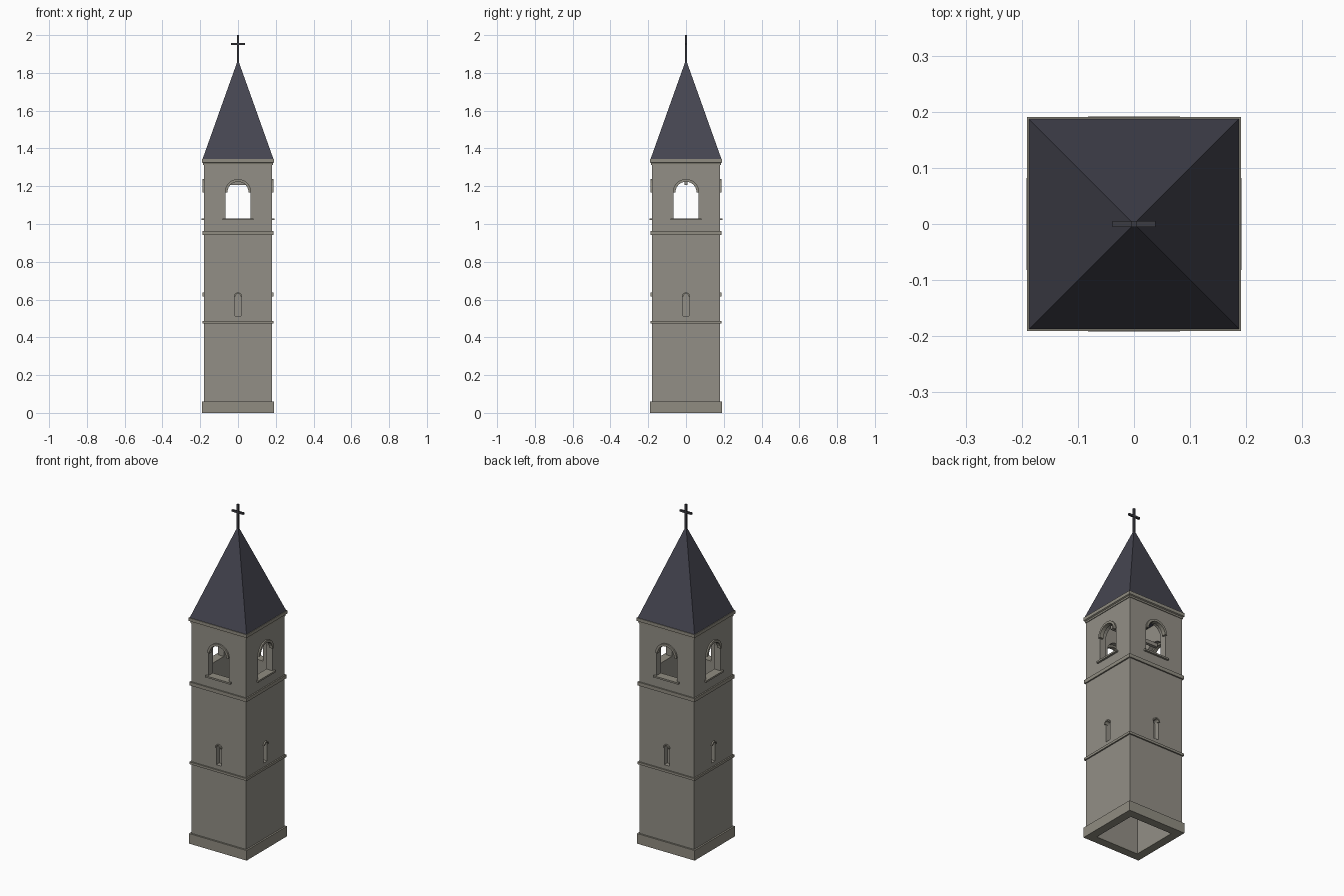
import bpy, bmesh
from math import pi, cos, sin, sqrt
from mathutils import Matrix

old = bpy.data.objects.get("Cube")
if old:
    bpy.data.objects.remove(old, do_unlink=True)


def material(name, rgb):
    m = bpy.data.materials.new(name)
    m.use_nodes = True
    m.diffuse_color = (*rgb, 1)
    m.node_tree.nodes["Principled BSDF"].inputs["Base Color"].default_value = (*rgb, 1)
    return m


STONE = material("warm grey stone", (0.29, 0.275, 0.24))
TRIM = material("trim stone", (0.28, 0.265, 0.22))
SLATE = material("dark slate", (0.06, 0.06, 0.082))
IRON = material("dark iron", (0.045, 0.045, 0.055))

HALF, INNER = 0.18, 0.14


def finish(name, bm, mat):
    bmesh.ops.recalc_face_normals(bm, faces=bm.faces[:])
    mesh = bpy.data.meshes.new(name)
    bm.to_mesh(mesh)
    bm.free()
    mesh.materials.append(mat)
    ob = bpy.data.objects.new(name, mesh)
    bpy.context.collection.objects.link(ob)
    return ob


def square_ring(name, profile, mat):
    """Sweep a closed (half width, height) profile around a square."""
    bm = bmesh.new()
    corners = [(1, 1), (-1, 1), (-1, -1), (1, -1)]
    loops = [[bm.verts.new((r * x, r * y, z)) for r, z in profile] for x, y in corners]
    n = len(profile)
    for a, b in zip(loops, loops[1:] + loops[:1]):
        for i in range(n):
            j = (i + 1) % n
            bm.faces.new((a[i], a[j], b[j], b[i]))
    return finish(name, bm, mat)


def band(name, half, z0, z1, mat):
    return square_ring(name, [(INNER, z0), (half, z0), (half, z1), (INNER, z1)], mat)


def box(name, size, centre, mat, turn=0):
    bm = bmesh.new()
    bmesh.ops.create_cube(bm, size=1)
    bm.transform(Matrix.Rotation(turn, 4, 'Z') @ Matrix.Translation(centre)
                 @ Matrix.Diagonal((*size, 1)))
    return finish(name, bm, mat)


def arc(r, zc, steps=12):
    return [(r * cos(pi * i / steps), zc + r * sin(pi * i / steps)) for i in range(steps + 1)]


def extrude(name, outline, y0, y1, mat, turn=0):
    """Extrude an (x, z) outline from y0 to y1, then turn it about the tower axis."""
    bm = bmesh.new()
    face = bm.faces.new([bm.verts.new((x, y0, z)) for x, z in outline])
    out = bmesh.ops.extrude_face_region(bm, geom=[face])
    moved = [v for v in out["geom"] if isinstance(v, bmesh.types.BMVert)]
    bmesh.ops.translate(bm, verts=moved, vec=(0, y1 - y0, 0))
    bm.transform(Matrix.Rotation(turn, 4, 'Z'))
    return finish(name, bm, mat)


def arch(half, z0, spring):
    return [(-half, z0), (half, z0)] + arc(half, spring)


def cut(target, cutter):
    cutter.hide_render = True
    mod = target.modifiers.new("opening", 'BOOLEAN')
    mod.operation, mod.solver, mod.object = 'DIFFERENCE', 'EXACT', cutter
    bpy.context.view_layer.objects.active = target
    bpy.ops.object.modifier_apply(modifier=mod.name)
    bpy.data.objects.remove(cutter, do_unlink=True)


# Hollow shaft with plinth and string courses
shaft = band("tower_shaft", HALF, 0.01, 1.33, STONE)
band("plinth", 0.19, 0, 0.06, TRIM)
band("lower_string_course", 0.188, 0.473, 0.487, TRIM)
band("upper_string_course", 0.188, 0.942, 0.963, TRIM)

# Belfry openings pass right through in both directions
for turn in (0, pi / 2):
    cut(shaft, extrude("belfry_cutter", arch(0.067, 1.027, 1.168), -0.3, 0.3, STONE, turn))

# Niches, hoods and sills on each side
for side, turn in zip(("front", "left", "back", "right"), (0, pi / 2, pi, -pi / 2)):
    cut(shaft, extrude("slit_cutter", arch(0.017, 0.512, 0.615), -0.3, -0.152, STONE, turn))
    extrude(side + "_slit_hood", arc(0.021, 0.617) + arc(0.014, 0.617)[::-1],
            -0.189, -0.17, TRIM, turn)
    extrude(side + "_belfry_hood", arc(0.07, 1.168) + arc(0.056, 1.168)[::-1],
            -0.189, -0.165, TRIM, turn)
    box(side + "_belfry_sill", (0.164, 0.052, 0.01), (0, -0.166, 1.025), TRIM, turn)

# Bell beam across the belfry
box("bell_beam", (0.31, 0.018, 0.022), (0, 0, 1.217), STONE)

# Stepped cornice
square_ring("cornice", [(INNER, 1.312), (0.184, 1.312), (0.184, 1.322), (0.191, 1.326),
                        (0.191, 1.345), (INNER, 1.345)], TRIM)

# Pyramid roof
bm = bmesh.new()
bmesh.ops.create_cone(bm, cap_ends=True, segments=4, radius1=0.189 * sqrt(2), radius2=0, depth=0.53)
bm.transform(Matrix.Translation((0, 0, 1.605)) @ Matrix.Rotation(pi / 4, 4, 'Z'))
bmesh.ops.remove_doubles(bm, verts=bm.verts[:], dist=0.0001)
finish("spire_roof", bm, SLATE)

# Cross
box("cross_post", (0.011, 0.011, 0.16), (0, 0, 1.92), IRON)
box("cross_arm", (0.076, 0.011, 0.011), (0, 0, 1.953), IRON)
